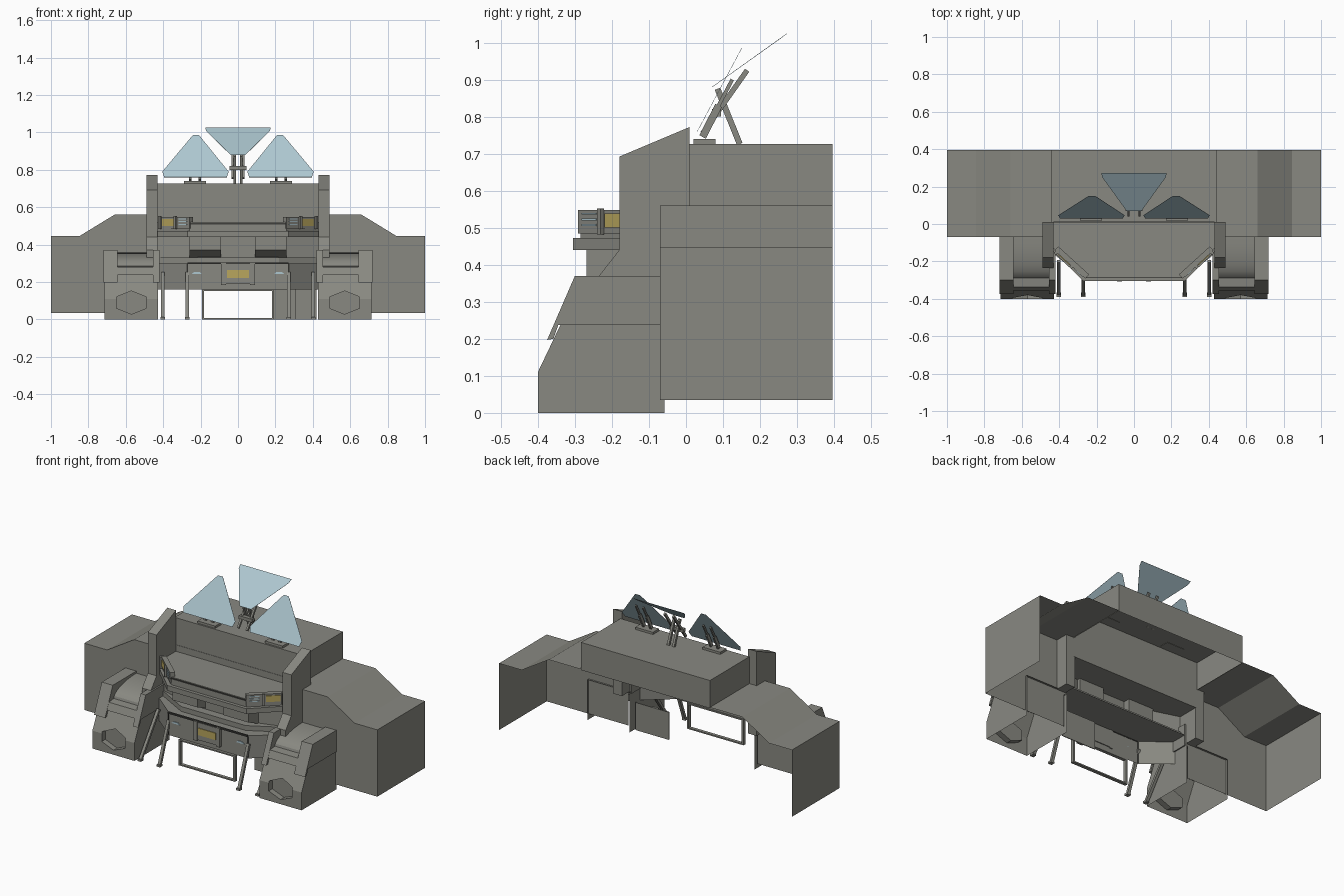
import bpy, bmesh, math
from mathutils import Vector

if "Cube" in bpy.data.objects:
    bpy.data.objects.remove(bpy.data.objects["Cube"])


def material(name, rgb):
    m = bpy.data.materials.new(name)
    m.diffuse_color = (*rgb, 1)
    m.use_nodes = True
    m.node_tree.nodes["Principled BSDF"].inputs["Base Color"].default_value = m.diffuse_color
    return m


GREY = material("armour grey", (0.25, 0.25, 0.222))
BLUE = material("pale blue", (0.42, 0.57, 0.63))
GOLD = material("dull gold", (0.48, 0.38, 0.11))
DARK = material("dark slit", (0.05, 0.05, 0.045))


def finish(name, bm, mat):
    bmesh.ops.recalc_face_normals(bm, faces=bm.faces[:])
    me = bpy.data.meshes.new(name)
    bm.to_mesh(me)
    bm.free()
    me.materials.append(mat)
    ob = bpy.data.objects.new(name, me)
    bpy.context.collection.objects.link(ob)
    return ob


def extrude(name, pts, vec, mat=GREY, caps=(True, True), skip=()):
    """Sweep a 3D polygon along vec; skip lists the side faces left open."""
    bm = bmesh.new()
    a = [bm.verts.new(p) for p in pts]
    b = [bm.verts.new(Vector(p) + Vector(vec)) for p in pts]
    n = len(pts)
    for i in range(n):
        if i not in skip:
            j = (i + 1) % n
            bm.faces.new((a[i], a[j], b[j], b[i]))
    if caps[0]:
        bm.faces.new(a)
    if caps[1]:
        bm.faces.new(b)
    return finish(name, bm, mat)


def prism_x(name, yz, x0, x1, mat=GREY, **kw):
    return extrude(name, [(x0, y, z) for y, z in yz], (x1 - x0, 0, 0), mat, **kw)


def prism_z(name, xy, z0, z1, mat=GREY, **kw):
    return extrude(name, [(x, y, z0) for x, y in xy], (0, 0, z1 - z0), mat, **kw)


def box(name, x0, x1, y0, y1, z0, z1, mat=GREY, **kw):
    return prism_z(name, [(x0, y0), (x1, y0), (x1, y1), (x0, y1)], z0, z1, mat, **kw)


def strut(name, p, q, w, d):
    """Square bar leaning in the side plane, w wide and d deep."""
    p, q = Vector(p), Vector(q)
    e = q - p
    n = Vector((0, -e.z, e.y)).normalized() * d / 2
    x = Vector((w / 2, 0, 0))
    extrude(name, [p - n - x, p + n - x, q + n - x, q - n - x], x * 2)


def bay(hx, fx, fy, cy, by):
    """Plan of a projecting bay with chamfered front corners."""
    return [(-hx, by), (-hx, cy), (-fx, fy), (fx, fy), (hx, cy), (hx, by)]


# Main block, open underneath, with a taller front wall
box("main_block", -.44, .44, .01, .395, .555, .726, caps=(False, True))
box("main_front_wall", -.44, .44, .008, .012, .44, .56)

# Projecting upper cabin, its platform, and the recess below
prism_z("platform", bay(.43, .27, -.305, -.15, .01), .44, .472)
prism_z("upper_cabin", bay(.43, .258, -.285, -.13, .01), .472, .52)
box("vision_slit", -.26, .26, -.289, -.284, .508, .516, DARK)
prism_z("recess_wall", bay(.43, .2, -.19, -.12, -.07), .30, .44,
        caps=(False, False), skip=(5,))

# Lower hull with open bottom, its ledge and rail
prism_z("lower_hull", bay(.43, .27, -.29, -.16, -.07), .16, .30,
        caps=(False, True), skip=(5,))
prism_z("hull_ledge", bay(.42, .22, -.24, -.13, -.1), .30, .33)
box("hull_rail", -.27, .27, -.3, -.288, .296, .305, DARK)

# Central sign housing
box("sign_housing", -.08, .08, -.302, -.285, .19, .297)
box("sign_plate", -.06, .06, -.306, -.301, .222, .265, GOLD)

# Door frame at the bottom
for x in (-.187, .187):
    box("door_frame_post", x - .006, x + .006, -.305, -.285, 0, .16)
for z in (.004, .155):
    box("door_frame_rail", -.19, .19, -.305, -.285, z - .004, z + .004)
# Single screen wall beside the door
box("door_side_wall", .19, .42, -.11, -.105, 0, .17)
box("door_side_ridge", .27, .31, -.12, -.11, 0, .17)

# Centre antenna on the roof, a thin sheet
extrude("antenna_centre", [(-.04, .07, .88), (.04, .07, .88), (.17, .25, 1.008), (.175, .273, 1.025),
                           (-.175, .273, 1.025), (-.17, .25, 1.008)], (0, .0006, -.0008), BLUE)
box("antenna_centre_hinge", -.045, .045, .07, .095, .80, .82)

for s in (-1, 1):
    # Side wing: roof profile with front wall and outer wall only
    extrude("wing", [(s * x, -.07, z) for x, z in
                     [(.44, .56), (.66, .56), (.845, .447), (1, .447), (1, .035), (.44, .035)]],
            (0, .465, 0), caps=(True, False), skip=(4, 5))

    # Tall buttress
    prism_x("buttress", [(.01, .772), (-.18, .692), (-.18, .44), (-.235, .37), (-.235, .25), (.01, .25)],
            s * .43, s * .49)

    # Gate tower base, hollow, with a hexagonal recess
    tower = prism_x("tower_base", [(-.058, 0), (-.4, 0), (-.4, .11), (-.333, .25), (-.058, .25)],
                    s * .427, s * .714)
    cut = extrude("hex_cutter", [(s * .57 + dx, -.45, .09 + dz) for dx, dz in
                  [(0, .062), (.08, .03), (.08, -.03), (0, -.062), (-.08, -.03), (-.08, .03)]],
                  (0, .085, 0))
    mod = tower.modifiers.new("recess", 'BOOLEAN')
    mod.object, mod.operation, mod.solver = cut, 'DIFFERENCE', 'EXACT'
    cut.hide_render = True
    bpy.context.view_layer.update()
    ev = tower.evaluated_get(bpy.context.evaluated_depsgraph_get())
    bm = bmesh.new()
    bm.from_mesh(ev.to_mesh())
    tower.modifiers.clear()
    bpy.data.objects.remove(cut)
    bm.normal_update()
    bmesh.ops.delete(bm, geom=[f for f in bm.faces if f.normal.y > .9 and f.calc_center_median().y > -.1
                               or f.normal.z < -.9 and f.calc_center_median().z < .01], context='FACES')
    bm.to_mesh(tower.data)
    bm.free()

    # Tower armour cheeks and curved cover between them
    for a, b in ((.42, .455), (.645, .72)):
        prism_x("tower_cheek", [(-.07, .237), (-.345, .237), (-.358, .2), (-.375, .197), (-.30, .37), (-.07, .37)],
                s * a, s * b)
    arc = [(-.07 - .22 * math.sin(t * math.pi / 16), .285 + .072 * math.cos(t * math.pi / 16))
           for t in range(9)]
    cover = prism_x("tower_cover", arc + [(-.338, .28), (-.356, .237), (-.07, .237)], s * .455, s * .645)
    bpy.ops.object.select_all(action='DESELECT')
    cover.select_set(True)
    bpy.context.view_layer.objects.active = cover
    bpy.ops.object.shade_smooth_by_angle(angle=math.radians(25))

    # Angled turret window box on the cabin corner
    c, d, n = Vector((s * .26, -.292, 0)), Vector((s * .165, .15, 0)), Vector((s * .67, -.74, 0))

    def angled(name, t0, t1, z0, z1, depth, mat=GREY, off=0.0):
        p, q = c + d * t0 + n * off, c + d * t1 + n * off
        extrude(name, [p + Vector((0, 0, z0)), q + Vector((0, 0, z0)),
                       q + Vector((0, 0, z1)), p + Vector((0, 0, z1))], n * depth, mat)

    angled("turret_box", 0, 1, .485, .548, -.03)
    angled("turret_window_gold", .5, .87, .5, .538, .004, GOLD)
    for t in (.4, .9):
        angled("turret_post", t, t + .07, .482, .552, .012)
    for z in (.505, .52, .535):
        angled("turret_stripe", .08, .34, z, z + .005, .003, BLUE)

    # Brackets under the platform
    prism_x("platform_bracket", [(-.268, .44), (-.268, .37), (-.18, .33), (-.15, .33), (-.15, .44)],
            s * .09, s * .26)

    # Hull panel seams, lamps and sign posts
    box("sign_post", s * .065, s * .09, -.308, -.285, .185, .303)
    box("hull_seam", s * .27 - .002, s * .27 + .002, -.293, -.285, .165, .296, DARK)
    extrude("hull_lamp", [(s * .22 + x, -.290, z) for x, z in
                          [(-.028, .242), (.028, .242), (.015, .253), (-.015, .253)]], (0, -.005, 0), BLUE)

    # Splayed support legs
    for x, y in ((.272, -.285), (.402, -.2)):
        strut("support_leg", (s * x, y, .25), (s * x, -.375, .006), .018, .016)
        box("leg_foot", s * x - .012, s * x + .012, -.39, -.365, 0, .012)

    # Side antenna: thin sheet, ribs and base plate
    k = .12 / .225
    extrude("antenna_side", [(s * x, .03 + (z - .76) * k, z) for x, z in
                             [(.06, .76), (.395, .76), (.405, .79), (.25, .975), (.24, .985),
                              (.21, .985), (.20, .975), (.05, .79)]], (0, .0009, -.0005), BLUE)
    box("antenna_base", s * .29, s * .17, .02, .08, .724, .74)
    for x in (.205, .255):
        strut("antenna_arm", (s * x, .045, .745), (s * x, .088, .83), .012, .02)
        strut("antenna_rib", (s * x, .088, .83), (s * x, .125, .9), .01, .01)

    # Centre antenna legs and arms
    strut("antenna_centre_leg", (s * .018, .145, .726), (s * .018, .085, .875), .014, .016)
    strut("antenna_centre_arm", (s * .03, .045, .755), (s * .03, .165, .925), .012, .014)
